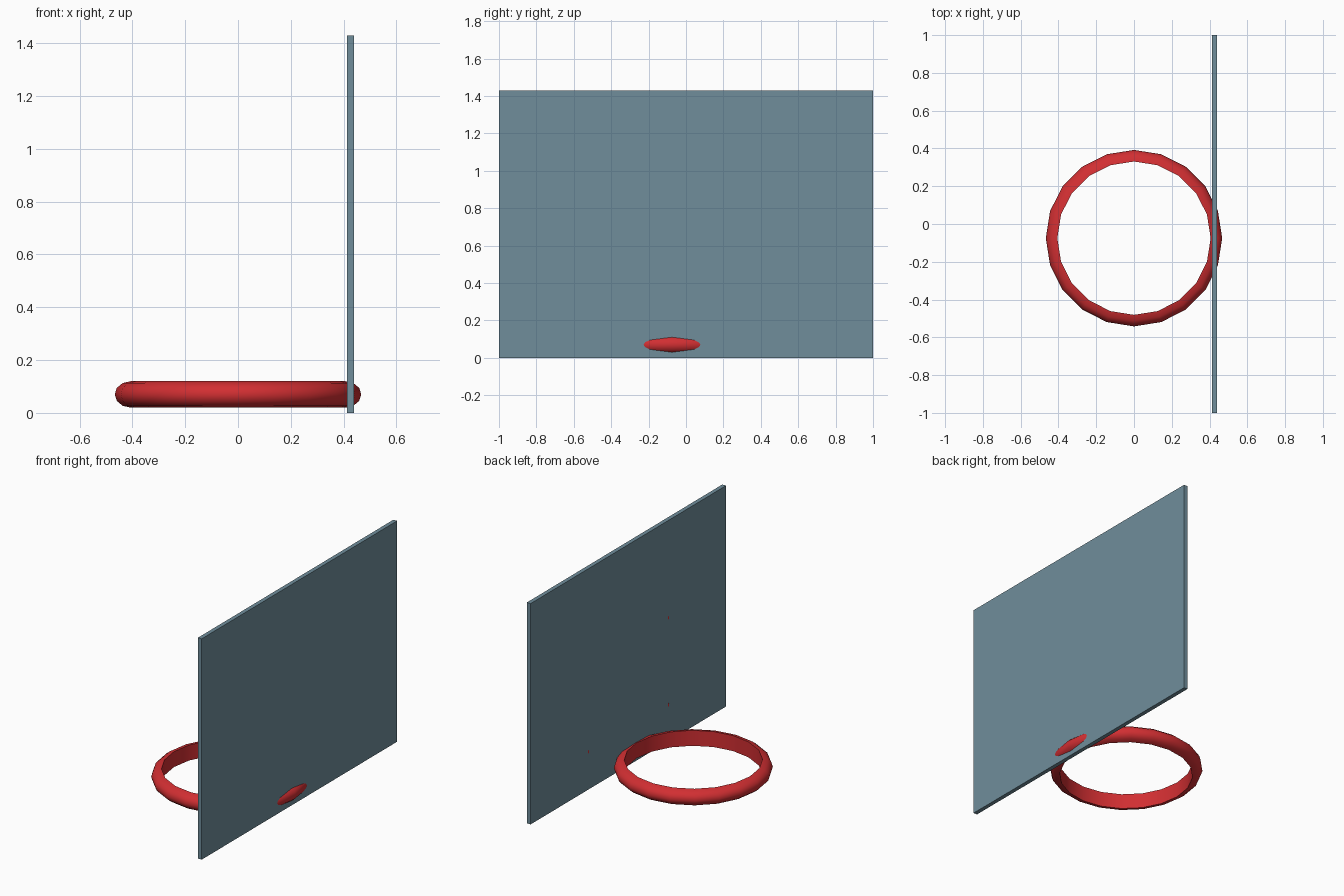
import bpy, bmesh, math

if "Cube" in bpy.data.objects:
    bpy.data.objects.remove(bpy.data.objects["Cube"])

def material(name, rgb):
    m = bpy.data.materials.new(name)
    m.diffuse_color = (*rgb, 1)
    m.use_nodes = True
    m.node_tree.nodes["Principled BSDF"].inputs["Base Color"].default_value = m.diffuse_color
    return m

SLATE = material("slate blue", (0.16, 0.27, 0.33))
RED = material("hoop red", (0.64, 0.028, 0.032))

def box(name, lo, hi, mat):
    size = [b - a for a, b in zip(lo, hi)]
    bpy.ops.mesh.primitive_cube_add(size=1, location=[(a + b) / 2 for a, b in zip(lo, hi)])
    ob = bpy.context.object
    ob.name = name
    ob.scale = size
    bpy.ops.object.transform_apply(location=False, rotation=False, scale=True)
    ob.data.materials.append(mat)
    return ob

# Backboard panel
box("backboard", (0.413, -1, 0), (0.44, 1, 1.43), SLATE)

# Tiny corner pins of the target square, barely showing on the hoop side
for i, (y, z) in enumerate([(-0.41, 0.80), (-0.41, 0.235), (0.41, 0.245)]):
    box(f"target_corner_{i}", (0.412, y - 0.004, z - 0.01), (0.42, y + 0.004, z + 0.01), RED)

# Hoop: D-shaped section (flat inner wall, rounded outside) swept in 20 steps
SIDES, ARC, INNER, BULGE, HALF = 20, 6, 0.406, 0.061, 0.05
profile = [(INNER + BULGE * math.cos(t), HALF * math.sin(t))
           for t in (-math.pi / 2 + math.pi * k / ARC for k in range(ARC + 1))]
bm = bmesh.new()
rings = []
for s in range(SIDES):
    a = 2 * math.pi * s / SIDES
    rings.append([bm.verts.new((r * math.cos(a), r * math.sin(a), z)) for r, z in profile])
n = len(profile)
for s in range(SIDES):
    p, q = rings[s], rings[(s + 1) % SIDES]
    for k in range(n):
        j = (k + 1) % n
        bm.faces.new((p[k], q[k], q[j], p[j]))
bmesh.ops.recalc_face_normals(bm, faces=bm.faces)
mesh = bpy.data.meshes.new("hoop")
bm.to_mesh(mesh)
bm.free()
mesh.materials.append(RED)
hoop = bpy.data.objects.new("hoop", mesh)
hoop.location = (0, -0.075, 0.07)
bpy.context.collection.objects.link(hoop)
bpy.ops.object.select_all(action='DESELECT')
hoop.select_set(True)
bpy.context.view_layer.objects.active = hoop
bpy.ops.object.shade_smooth_by_angle(angle=math.radians(40))
